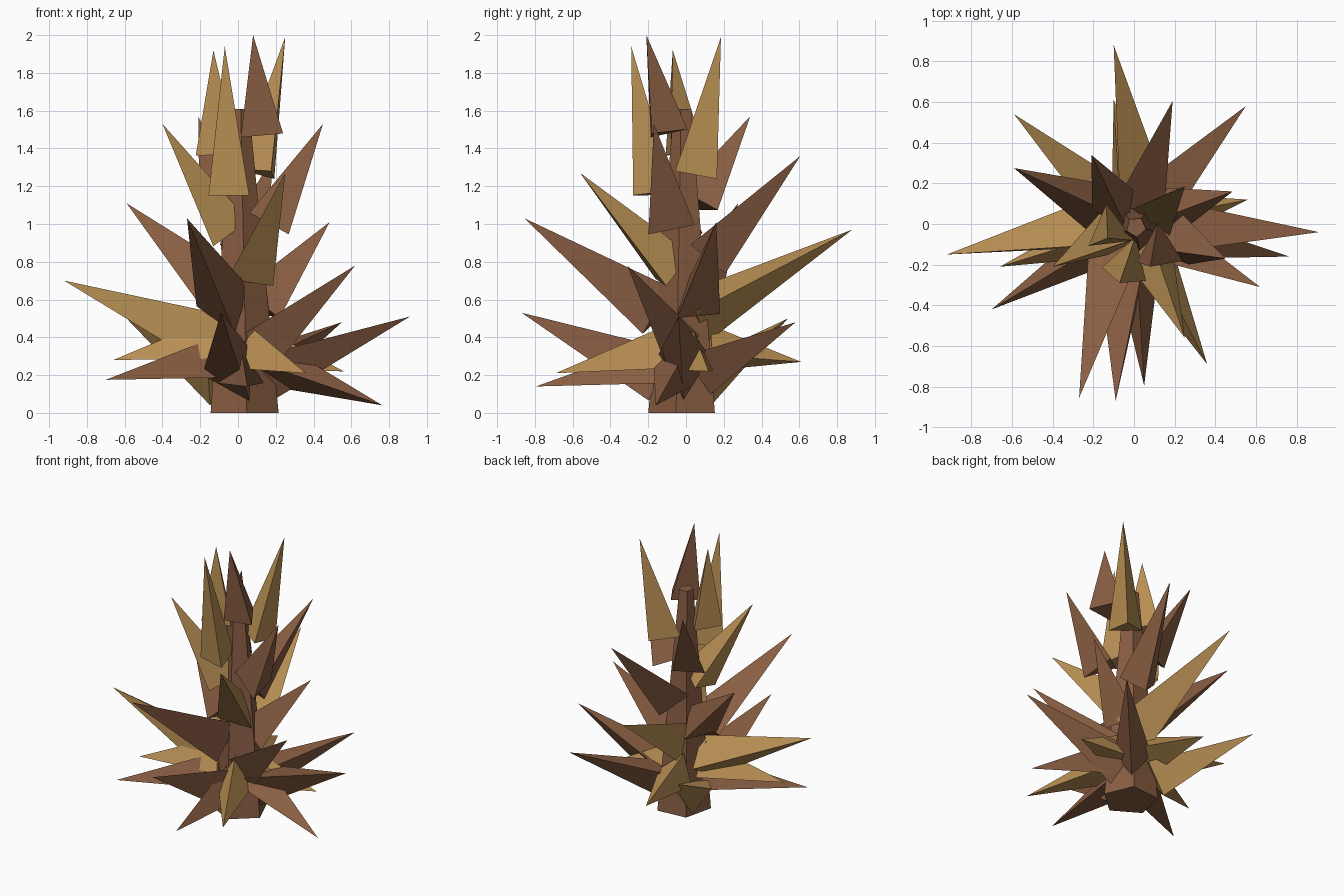
import bpy, math
from mathutils import Vector


def material(name, rgb):
    m = bpy.data.materials.new(name)
    m.diffuse_color = (*rgb, 1)
    return m


BROWN = material("brown", (0.25, 0.11, 0.055))
TAN = material("tan", (0.49, 0.28, 0.09))


def add_mesh(name, verts, faces, mat):
    me = bpy.data.meshes.new(name)
    me.from_pydata(verts, [], faces)
    me.materials.append(mat)
    ob = bpy.data.objects.new(name, me)
    bpy.context.collection.objects.link(ob)
    return ob


# three-sided spike from a base centre to a tip; roll 0 puts a ridge on top
def spike(name, tip, base, roll, mat):
    tip, base = Vector(tip), Vector(base)
    d = tip - base
    r = 0.17 if d.length > 0.8 else 0.145 if base.z < 1.1 else 0.13
    d.normalize()
    side = d.cross(Vector((0, 0, 1))).normalized()
    up = side.cross(d)
    ring = []
    for k in range(3):
        t = math.radians(roll + 120 * k)
        p = base + r * (math.cos(t) * up + math.sin(t) * side)
        p.z = max(p.z, 0.01)
        ring.append(p)
    add_mesh(name, ring + [tip], [(2, 1, 0), (0, 1, 3), (1, 2, 3), (2, 0, 3)], mat)


# trunk: tapered five-sided post
N = 5
rings = []
for cx, cy, r, z in ((0.03, -0.01, 0.19, 0), (0.01, -0.015, 0.05, 1.61)):
    for k in range(N):
        a = math.radians(-85 + 72 * k)
        rings.append((cx + r * math.cos(a), cy + r * math.sin(a), z))
faces = [(k, (k + 1) % N, N + (k + 1) % N, N + k) for k in range(N)]
faces += [tuple(reversed(range(N))), tuple(range(N, 2 * N))]
add_mesh("trunk", rings, faces, BROWN)

# spikes: tip x, y, z, base x, y, z, roll in degrees
brown_spikes = [
    (0.765, -0.16, 0.04, 0.13, -0.03, 0.27, -30),
    (0.05, -0.795, 0.14, 0.01, -0.12, 0.23, 0),
    (-0.70, -0.42, 0.175, -0.10, -0.06, 0.26, 0),
    (0.55, 0.58, 0.48, 0.09, 0.09, 0.23, 60),
    (0.91, -0.04, 0.51, 0.10, -0.01, 0.21, 60),
    (-0.09, -0.87, 0.53, -0.02, -0.13, 0.20, -30),
    (0.62, -0.31, 0.78, 0.11, -0.06, 0.35, 60),
    (0.485, 0.16, 1.01, 0.12, 0.04, 0.56, 8),
    (-0.27, -0.855, 1.03, -0.06, -0.13, 0.55, -36),
    (-0.59, 0.275, 1.11, -0.13, 0.06, 0.66, 0),
    (0.19, 0.605, 1.36, 0.04, 0.11, 0.84, 60),
    (0.45, -0.17, 1.53, 0.19, -0.09, 1.00, 26),
    (-0.21, 0.34, 1.57, -0.08, 0.07, 1.11, 0),
    (0.08, -0.21, 2.00, 0.124, -0.12, 1.48, 28),
]
tan_spikes = [
    (0.36, -0.69, 0.21, 0.06, -0.11, 0.31, 0),
    (0.56, 0.12, 0.22, 0.12, 0.03, 0.30, 0),
    (-0.10, 0.61, 0.27, -0.02, 0.12, 0.33, -20),
    (-0.66, -0.21, 0.28, -0.11, -0.04, 0.36, 0),
    (-0.59, 0.54, 0.50, -0.10, 0.09, 0.17, 60),
    (-0.92, -0.15, 0.70, -0.13, -0.02, 0.38, -30),
    (-0.10, 0.88, 0.97, 0.035, 0.04, 0.51, 80),
    (0.25, -0.56, 1.27, 0.06, -0.08, 0.74, -12),
    (-0.40, -0.21, 1.53, -0.07, -0.04, 0.95, -30),
    (-0.13, -0.07, 1.92, -0.12, -0.03, 1.37, 21),
    (-0.07, -0.29, 1.94, -0.03, -0.185, 1.16, 4),
    (0.25, 0.185, 1.99, 0.12, 0.06, 1.27, -49),
]
for label, rows, mat in (("brown_spike", brown_spikes, BROWN), ("tan_spike", tan_spikes, TAN)):
    for i, row in enumerate(rows):
        spike(f"{label}_{i + 1}", row[:3], row[3:6], row[6], mat)
